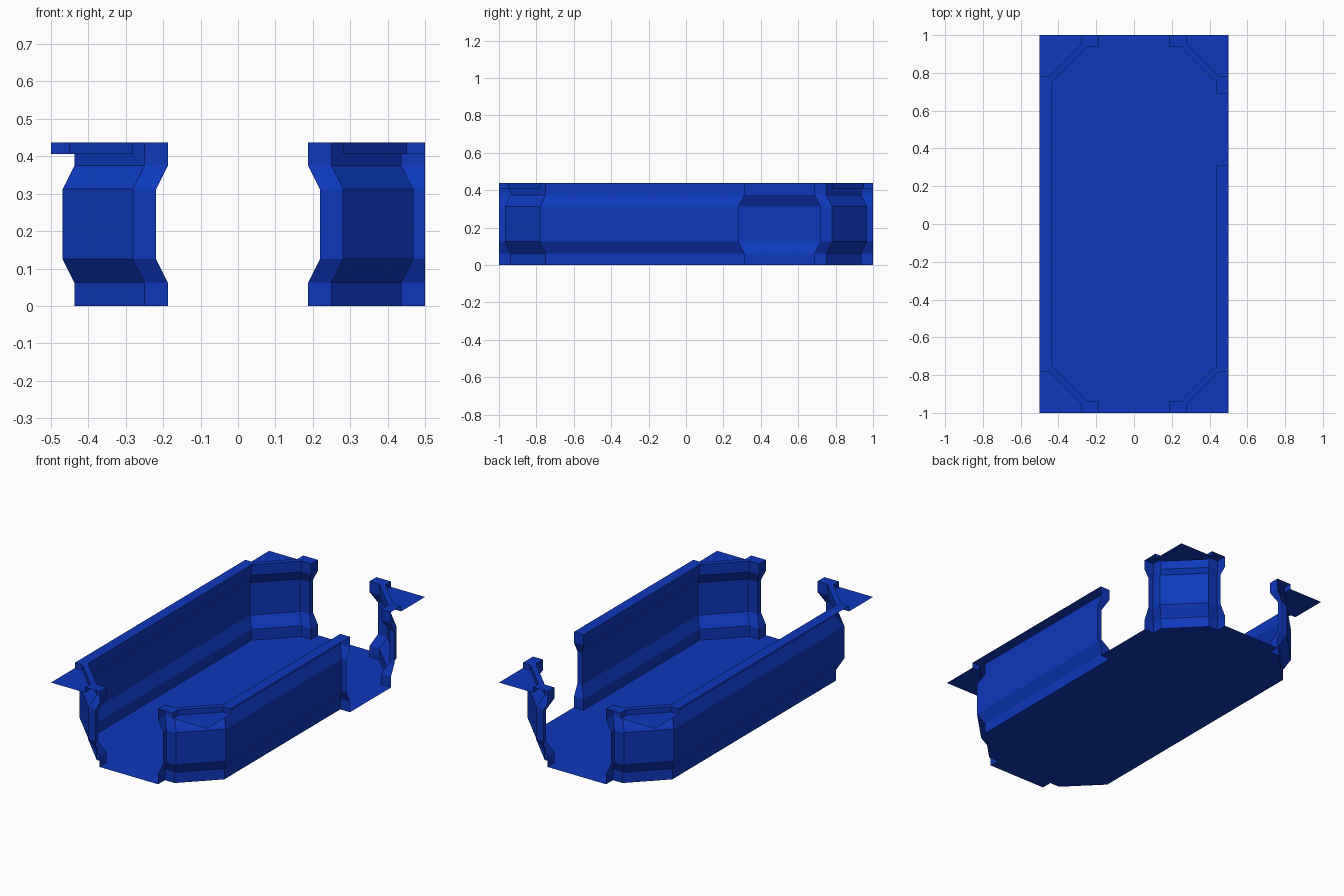
import bpy
import bmesh

if "Cube" in bpy.data.objects:
    bpy.data.objects.remove(bpy.data.objects["Cube"], do_unlink=True)

blue = bpy.data.materials.new("deep_blue")
blue.use_nodes = True
COLOUR = (0.004, 0.04, 0.5, 1)
blue.diffuse_color = COLOUR
blue.node_tree.nodes["Principled BSDF"].inputs["Base Color"].default_value = COLOUR

INSET = 0.03125          # depth of the recessed middle band
TOP, LEDGE = 0.4375, 0.406
# wall section: height and share of the inset
SECTION = [(0, 0), (0.0625, 0), (0.125, 1), (0.3125, 1), (0.375, 0), (TOP, 0)]


def make_object(name, polygons):
    bm = bmesh.new()
    for polygon in polygons:
        bm.faces.new([bm.verts.new(p) for p in polygon])
    bmesh.ops.remove_doubles(bm, verts=bm.verts, dist=0.0001)
    mesh = bpy.data.meshes.new(name)
    bm.to_mesh(mesh)
    bm.free()
    mesh.materials.append(blue)
    obj = bpy.data.objects.new(name, mesh)
    bpy.context.collection.objects.link(obj)
    return obj


def corner(sx, sy):
    """Chamfered room corner from door jamb to side wall: x, y and inset direction."""
    return [(sx * 0.1875, sy, sx, 0), (sx * 0.1875, sy * 0.9375, sx, sy),
            (sx * 0.25, sy * 0.9375, sx, sy), (sx * 0.4375, sy * 0.75, sx, sy)]


def rim(sx, sy):
    """Back edge of the wall cap around one corner, door to side."""
    return [(sx * x, sy * y) for x, y in
            ((0.28125, 1), (0.28125, 0.95), (0.45, 0.78125), (0.5, 0.78125))]


def wall(name, run, back):
    rings = [[(x + dx * t * INSET, y + dy * t * INSET, z) for x, y, dx, dy in run]
             for z, t in SECTION]
    faces = []
    for low, high in zip(rings, rings[1:]):
        for i in range(len(run) - 1):
            faces.append((low[i], low[i + 1], high[i + 1], high[i]))
    # flat cap on top of the wall
    faces.append(rings[-1] + [(x, y, TOP) for x, y in back])
    make_object(name, faces)


# Walls run clockwise, broken by the front, back and side doorways
left_run = corner(-1, -1) + corner(-1, 1)[::-1]
back_run = corner(1, 1) + [(0.4375, 0.6875, 1, 1), (0.5, 0.6875, 0, 1)]
front_run = [(0.5, 0.3125, 0, -1), (0.4375, 0.3125, 1, -1)] + corner(1, -1)[::-1]

wall("left_wall", left_run, rim(-1, 1) + rim(-1, -1)[::-1])
wall("right_back_wall", back_run, rim(1, 1)[::-1])
wall("right_front_wall", front_run, rim(1, -1))

# Floor reaches out through each doorway
outline = left_run + back_run + front_run
make_object("floor", [[(p[0], p[1], 0) for p in reversed(outline)]])

# Lowered corner plates with a small step up to the wall cap
for side, sx in (("left", -1), ("right", 1)):
    for end, sy in (("front", -1), ("back", 1)):
        edge = rim(sx, sy)
        if sx * sy < 0:
            edge.reverse()
        plate = [(x, y, LEDGE) for x, y in edge + [(sx * 0.5, sy)]]
        steps = [((*a, TOP), (*b, TOP), (*b, LEDGE), (*a, LEDGE))
                 for a, b in zip(edge, edge[1:])]
        make_object(f"{end}_{side}_corner_plate", [plate] + steps)
